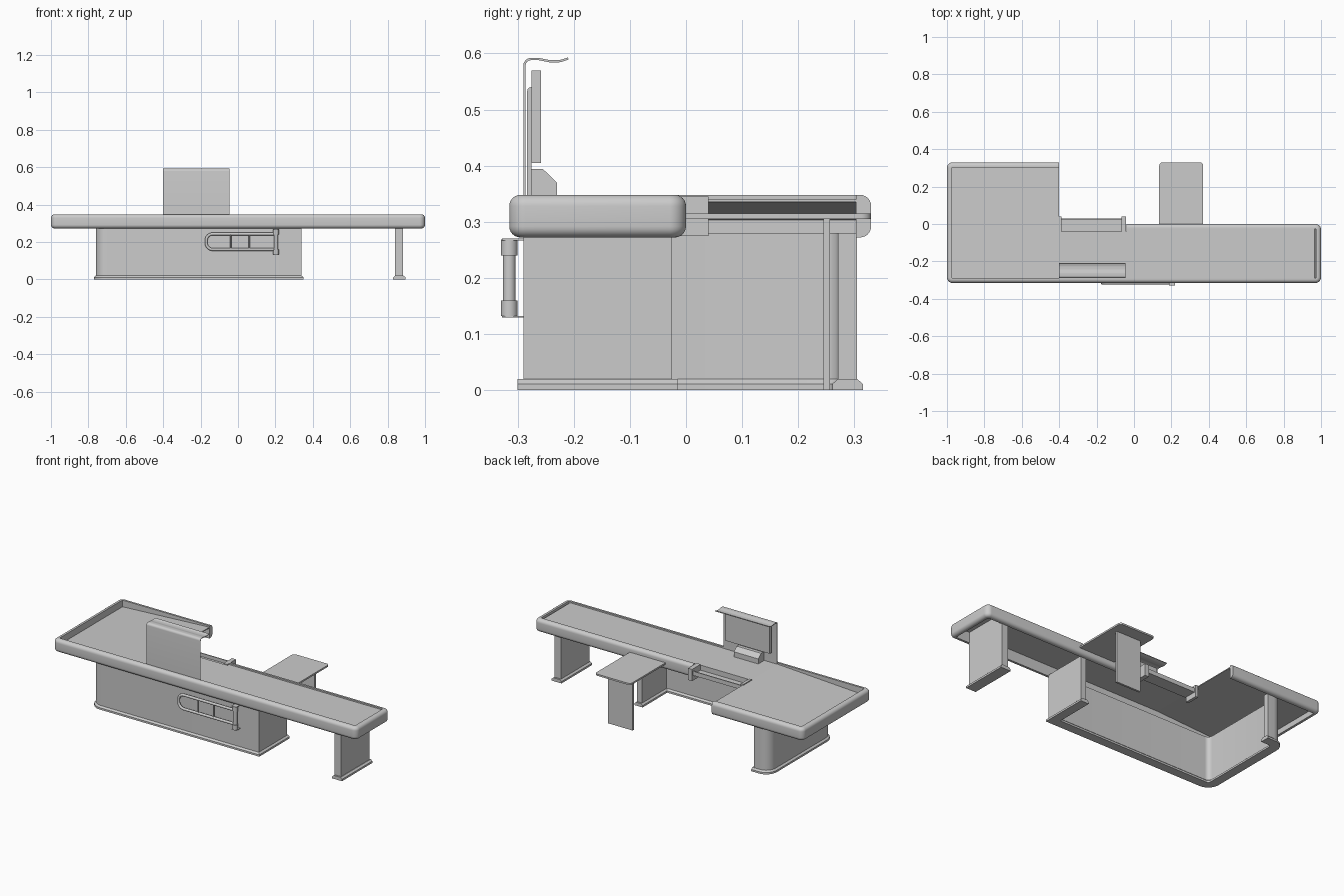
import bpy, bmesh, math
from mathutils import Vector as V

if "Cube" in bpy.data.objects:
    bpy.data.objects.remove(bpy.data.objects["Cube"])


def finish(name, bm, smooth=True):
    bmesh.ops.recalc_face_normals(bm, faces=bm.faces)
    me = bpy.data.meshes.new(name)
    bm.to_mesh(me)
    bm.free()
    ob = bpy.data.objects.new(name, me)
    bpy.context.collection.objects.link(ob)
    if smooth:
        bpy.ops.object.select_all(action='DESELECT')
        bpy.context.view_layer.objects.active = ob
        ob.select_set(True)
        bpy.ops.object.shade_smooth_by_angle(angle=math.radians(32))
    return ob


def fillet(pts, closed=False, n=8):
    """Round each (x, y, r) corner; returns 2D points."""
    out = []
    for i, (x, y, r) in enumerate(pts):
        p = V((x, y))
        if r == 0 or (not closed and i in (0, len(pts) - 1)):
            out.append(p)
            continue
        a = (V(pts[i - 1][:2]) - p).normalized()
        b = (V(pts[(i + 1) % len(pts)][:2]) - p).normalized()
        half = a.angle(b) / 2
        c = p + (a + b).normalized() * r / math.sin(half)
        d = r / math.tan(half)
        s, e = p + a * d - c, p + b * d - c
        ang = s.angle(e)
        for k in range(n + 1):
            t = k / n
            out.append(c + (s * math.sin((1 - t) * ang) + e * math.sin(t * ang)) / math.sin(ang))
    return out


def miters(path):
    d = [(b - a).normalized() for a, b in zip(path, path[1:])]
    n = [V((v.y, -v.x)) for v in d]
    return [n[0]] + [(a + b) / (1 + a.dot(b)) for a, b in zip(n, n[1:])] + [n[-1]]


def sweep(name, path, profile):
    """Sweep closed (offset, z) profile along a plan path."""
    bm = bmesh.new()
    rings = [[bm.verts.new((*(p + m * o), z)) for o, z in profile]
             for p, m in zip(path, miters(path))]
    k = len(profile)
    for a, b in zip(rings, rings[1:]):
        for i in range(k):
            bm.faces.new((a[i], a[(i + 1) % k], b[(i + 1) % k], b[i]))
    bm.faces.new(rings[0])
    bm.faces.new(rings[-1])
    return finish(name, bm)


def prism(name, pts, axis, lo, hi):
    """Extrude a polygon along x, y or z."""
    place = {'x': lambda u, v, w: (w, u, v), 'y': lambda u, v, w: (u, w, v),
             'z': lambda u, v, w: (u, v, w)}[axis]
    bm = bmesh.new()
    a, b = ([bm.verts.new(place(u, v, w)) for u, v in pts] for w in (lo, hi))
    k = len(pts)
    for i in range(k):
        bm.faces.new((a[i], a[(i + 1) % k], b[(i + 1) % k], b[i]))
    bm.faces.new(a)
    bm.faces.new(b)
    return finish(name, bm)


def box(name, x0, x1, y0, y1, z0, z1):
    return prism(name, [(x0, y0), (x1, y0), (x1, y1), (x0, y1)], 'z', z0, z1)


def cylinder(name, x, y, z0, z1, r, n=20):
    return prism(name, [(x + r * math.cos(i * math.tau / n), y + r * math.sin(i * math.tau / n))
                        for i in range(n)], 'z', z0, z1)


# rounded rim around the counter top (path is the inner edge)
w = 0.027
rim_path = fillet([(-0.4, 0.33 - w, 0), (-1 + w, 0.33 - w, .003), (-1 + w, -0.315 + w, .003),
                   (1 - w, -0.315 + w, .003), (1 - w, -w, .003), (-0.04, -w, 0)])
rim_profile = fillet([(0, 0.272, 0), (w, 0.272, .02), (w, 0.348, .02), (0, 0.348, 0)], True, 6)
sweep("counter_rim", rim_path, rim_profile)

# top surfaces: sloping packing tray, scanning plate, belt
prism("packing_tray", [(-0.98, .308), (-0.4, .34), (-0.4, .335), (-0.98, .303)], 'y', -0.29, 0.305)
box("scanning_plate", -0.4, -0.04, -0.29, -0.04, .335, .34)
prism("belt", [(-0.04, .34), (0.965, .34), (0.978, .33), (0.978, .325), (0.962, .335), (-0.04, .335)],
      'y', -0.29, -0.02)

# cashier-side shelf between two arms
box("shelf_arm_left", -0.405, -0.388, -0.04, 0.04, .275, .345)
box("shelf_arm_right", -0.068, -0.042, -0.04, 0.04, .275, .345)
box("cashier_shelf", -0.388, -0.068, -0.04, 0.03, .305, .31)
box("cashier_shelf_lip", -0.388, -0.068, 0.024, 0.03, .305, .33)
box("cashier_shelf_back", -0.4, -0.042, -0.045, -0.04, .305, .34)


# cabinet shell and its plinth
def shell(ext):
    return fillet([(-0.66 + ext, 0.305, 0), (-0.76, 0.305, .06), (-0.76, -0.29, .06),
                   (0.34, -0.29, 0), (0.34, -0.025 + ext, 0)])


def plinth(a, b):
    return [(a, 0), (b, 0), (b, .011), (b - .01, .02), (a + .01, .02), (a, .011)]


sweep("cabinet_shell", shell(0), [(0, 0), (0, .28), (-.034, .28), (-.034, 0)])
sweep("cabinet_plinth", shell(.01), plinth(-.044, .01))

# leg under the far end of the belt
box("end_leg", 0.84, 0.882, -0.29, -0.025, 0, 0.335)
prism("end_leg_plinth", plinth(0.83, 0.895), 'y', -0.3, -0.015)

# seat and its support panel
seat = fillet([(0.135, -0.005, 0), (0.37, -0.005, 0), (0.37, 0.33, .018), (0.135, 0.33, .018)], True, 6)
prism("seat", fillet([(x, y, 0) for x, y in seat], True), 'z', 0.305, 0.315)
box("seat_support", 0.172, 0.333, 0.245, 0.257, 0, 0.306)

# privacy screen with wavy hood
line = fillet([(-0.288, .34, 0), (-0.288, .59, .012), (-0.262, .59, .03), (-0.243, .586, .03),
               (-0.225, .586, .03), (-0.21, .591, 0)], n=6)
m = miters(line)
t = 0.002
prism("privacy_screen", [p + n * t for p, n in zip(line, m)] +
      [p - n * t for p, n in reversed(list(zip(line, m)))], 'x', -0.4, -0.045)

# monitor, mount and keypad
prism("monitor_mount", fillet([(-0.283, .34, 0), (-0.275, .34, 0), (-0.275, .54, 0),
                               (-0.283, .54, .007)], True, 4), 'x', -0.3, -0.15)
box("monitor", -0.37, -0.08, -0.275, -0.258, .405, .57)
prism("keypad", [(-0.283, .338), (-0.23, .338), (-0.23, .37), (-0.255, .394), (-0.283, .394)],
      'x', -0.315, -0.155)

# swing gate on the front: post, wall brackets, looped rail, bars
gx, gy = 0.203, -0.315
cylinder("gate_post", gx, gy, .135, .265, .0115)
for z, tag in ((.132, "lower"), (.24, "upper")):
    cylinder("gate_collar_" + tag, gx, gy, z, z + .028, .015)
for z, tag in ((.129, "lower"), (.267, "upper")):
    box("gate_bracket_" + tag, gx - .016, gx + .016, -0.328, -0.288, z, z + .003)
loop = fillet([(0.2, .243, 0), (-0.17, .243, .035), (-0.17, .16, .035), (0.2, .16, 0)])
cu = bpy.data.curves.new("gate_rail", 'CURVE')
cu.dimensions = '3D'
cu.bevel_depth = 0.008
cu.bevel_resolution = 3
cu.use_fill_caps = True
sp = cu.splines.new('POLY')
sp.points.add(len(loop) - 1)
for p, q in zip(sp.points, loop):
    p.co = (q.x, gy, q.y, 1)
bpy.context.collection.objects.link(bpy.data.objects.new("gate_rail", cu))
for x, tag in ((-0.04, "left"), (0.06, "right")):
    cylinder("gate_bar_" + tag, x, gy, .16, .243, .004, 10)
